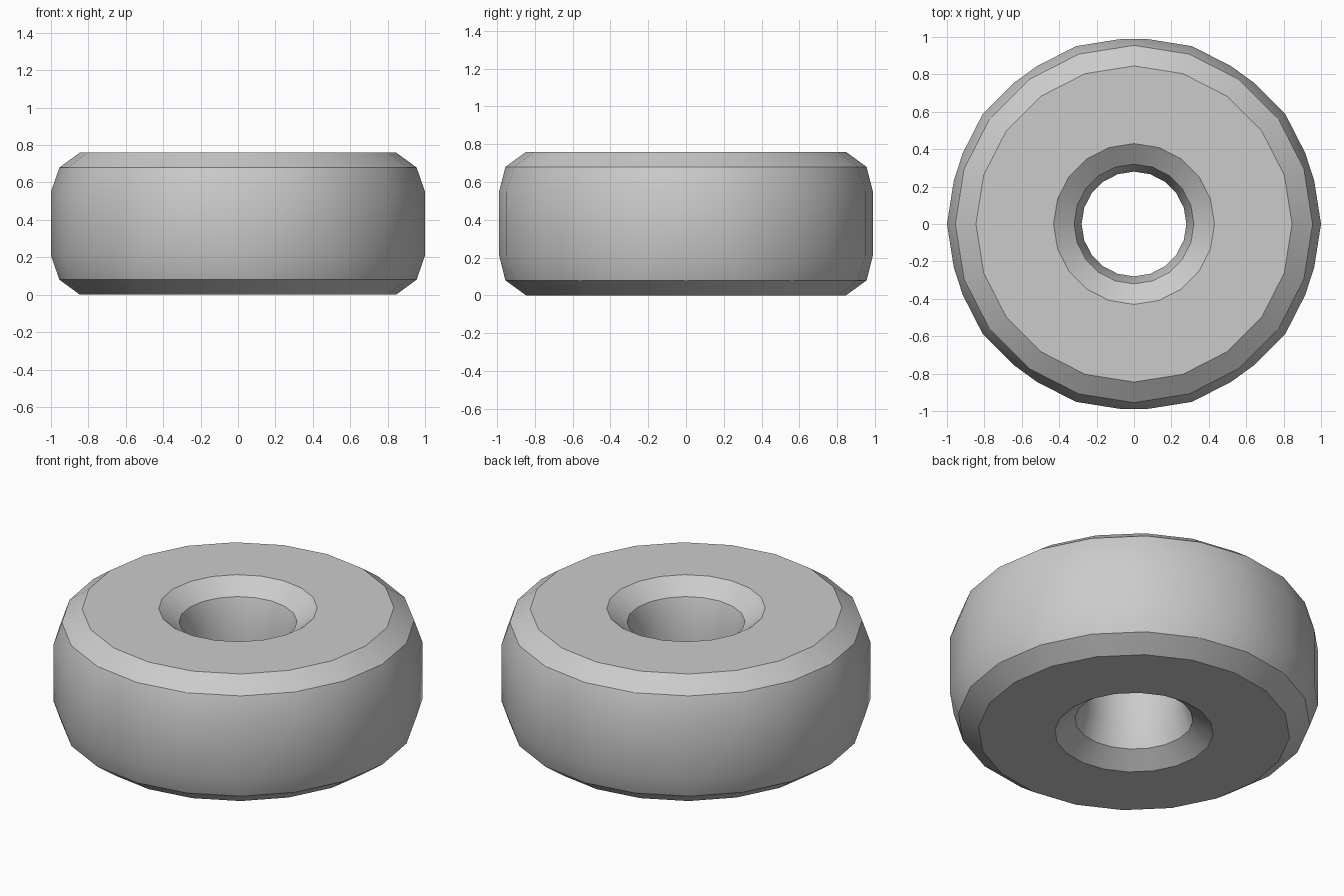
import bpy, bmesh
from math import cos, sin, radians

cube = bpy.data.objects.get("Cube")
if cube:
    bpy.data.objects.remove(cube)

SIDES = 20
STEP = 360 / SIDES
HEIGHT = 0.76

grey = bpy.data.materials.new("plain_grey")
grey.use_nodes = True
colour = (0.6, 0.6, 0.6, 1)
grey.diffuse_color = colour
grey.node_tree.nodes["Principled BSDF"].inputs["Base Color"].default_value = colour

bm = bmesh.new()


def point(radius, angle, z):
    a = radians(angle)
    return bm.verts.new((radius * cos(a), radius * sin(a), z))


def ring(radius, z):
    """Plain ring: each station holds one vertex."""
    return [[point(radius, i * STEP, z)] for i in range(SIDES)]


def tread_ring(z):
    """Widest ring: every second corner is cut into a short flat."""
    return [[point(0.991, i * STEP - 4.5, z), point(0.991, i * STEP + 4.5, z)] if i % 2
            else [point(1.0, i * STEP, z)] for i in range(SIDES)]


def face(*verts):
    unique = list(dict.fromkeys(verts))
    if len(unique) > 2:
        bm.faces.new(unique)


def bridge(a, b):
    for i in range(SIDES):
        j = (i + 1) % SIDES
        face(a[i][-1], a[j][0], b[j][0], b[i][-1])
        face(a[i][0], a[i][-1], b[i][-1], b[i][0])


# Closed cross-section: up the outside, over the top and down the hole
low, high = 0.08, HEIGHT - 0.08
side_low, side_high = 0.21, HEIGHT - 0.21
rings = [
    ring(0.845, 0), ring(0.955, low), tread_ring(side_low),
    tread_ring(side_high), ring(0.955, high), ring(0.845, HEIGHT),
    ring(0.43, HEIGHT), ring(0.32, high), ring(0.28, side_high),
    ring(0.28, side_low), ring(0.32, low), ring(0.43, 0),
]
for k, current in enumerate(rings):
    bridge(current, rings[(k + 1) % len(rings)])
bmesh.ops.recalc_face_normals(bm, faces=bm.faces)

# Smooth walls, crisp edges around each chamfer
for f in bm.faces:
    f.smooth = True
for k in (0, 1, 4, 5, 6, 7, 10, 11):
    for i in range(SIDES):
        edge = bm.edges.get((rings[k][i][0], rings[k][(i + 1) % SIDES][0]))
        edge.smooth = False

mesh = bpy.data.meshes.new("chamfered_ring")
bm.to_mesh(mesh)
bm.free()
mesh.materials.append(grey)
bpy.context.collection.objects.link(bpy.data.objects.new("chamfered_ring", mesh))
